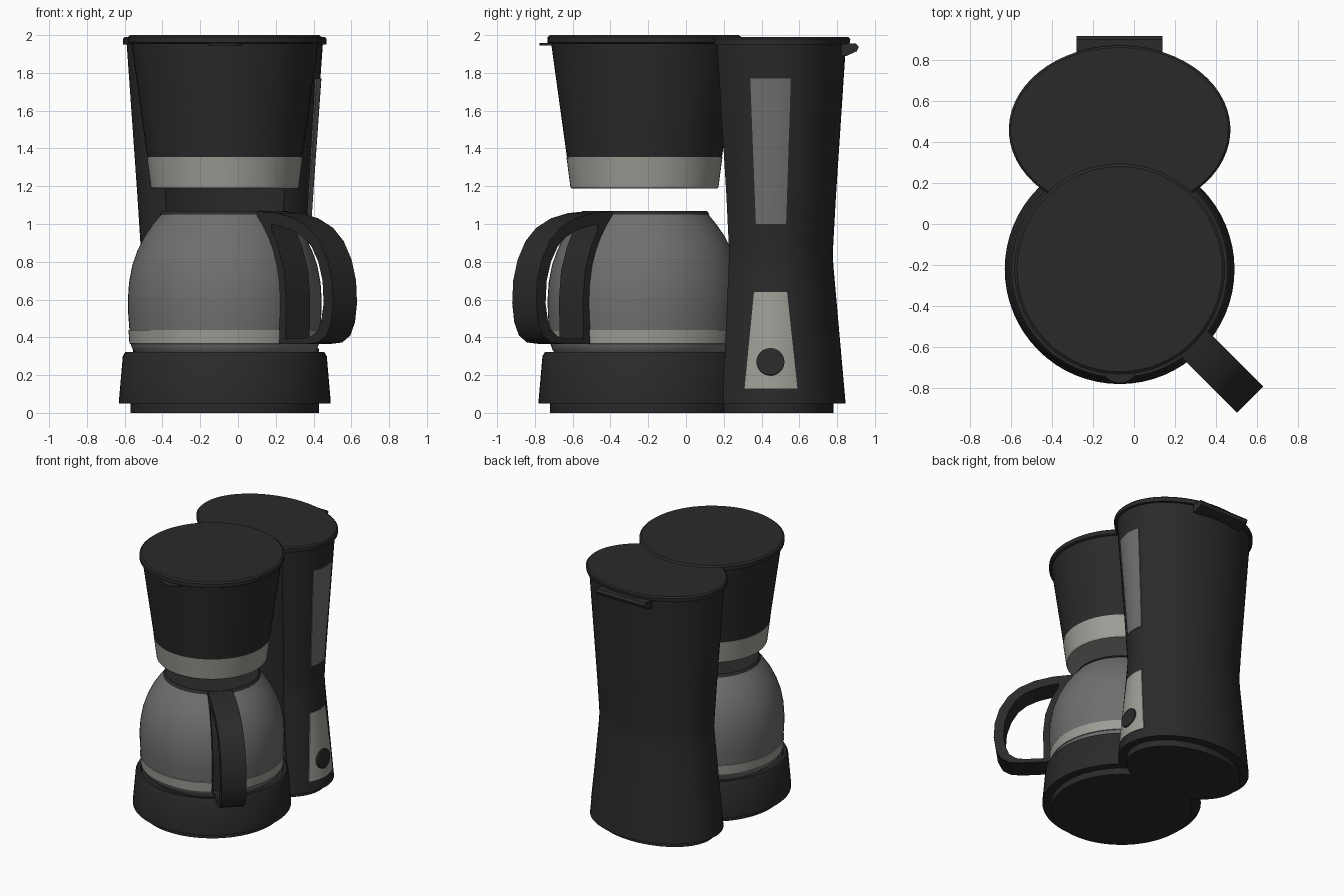
import bpy, bmesh
from math import sin, cos, pi, atan2, hypot, sqrt, radians
from mathutils import Vector

if "Cube" in bpy.data.objects:
    bpy.data.objects.remove(bpy.data.objects["Cube"])

CX, CY, TY = -0.07, -0.22, 0.46      # shared axis x, carafe axis y, tower axis y


def material(name, r, g, b):
    m = bpy.data.materials.new(name)
    m.diffuse_color = (r, g, b, 1)
    m.use_nodes = True
    m.node_tree.nodes["Principled BSDF"].inputs["Base Color"].default_value = m.diffuse_color
    return m


DARK = material("dark_plastic", 0.023, 0.023, 0.023)
GLASS = material("smoked_glass", 0.16, 0.16, 0.16)
SILVER = material("silver_trim", 0.34, 0.34, 0.31)


def finish(name, bm, mat):
    bmesh.ops.recalc_face_normals(bm, faces=bm.faces[:])
    me = bpy.data.meshes.new(name)
    bm.to_mesh(me)
    bm.free()
    ob = bpy.data.objects.new(name, me)
    bpy.context.collection.objects.link(ob)
    me.materials.append(mat)
    bpy.ops.object.select_all(action='DESELECT')
    ob.select_set(True)
    bpy.context.view_layer.objects.active = ob
    bpy.ops.object.shade_smooth_by_angle(angle=radians(32))
    return ob


def loft(name, rings, mat, caps=True, closed=True, loop=False):
    bm = bmesh.new()
    vs = [[bm.verts.new(p) for p in ring] for ring in rings]
    n = len(vs[0])
    pairs = list(zip(vs, vs[1:])) + ([(vs[-1], vs[0])] if loop else [])
    for a, b in pairs:
        for i in range(n if closed else n - 1):
            j = (i + 1) % n
            bm.faces.new((a[i], a[j], b[j], b[i]))
    if caps:
        bm.faces.new(vs[0])
        bm.faces.new(vs[-1])
    return finish(name, bm, mat)


def lathe(name, profile, mat, caps=True, n=64):
    rings = [[(CX + r * cos(2 * pi * i / n), CY + r * sin(2 * pi * i / n), z) for i in range(n)]
             for r, z in profile]
    return loft(name, rings, mat, caps)


def crescent(z, rx, ry, rc):
    """Ellipse section of the tower with a round bite around the carafe axis."""
    lo, hi = 0.0, pi
    for _ in range(40):
        t = (lo + hi) / 2
        if hypot(rx * sin(t), TY + ry * cos(t) - CY) > rc:
            lo = t
        else:
            hi = t
    a = atan2(rx * sin(lo), TY + ry * cos(lo) - CY)
    pts = []
    for i in range(49):
        t = lo * (i / 24 - 1)
        pts.append((CX + rx * sin(t), TY + ry * cos(t), z))
    for i in range(1, 16):
        t = a * (1 - i / 8)
        pts.append((CX + rc * sin(t), CY + rc * cos(t), z))
    return pts


# tower behind the carafe
LEVELS = [(0.05, 0.51, 0.385, 0.555), (0.76, 0.447, 0.322, 0.54), (0.83, 0.443, 0.317, 0.54),
          (0.90, 0.447, 0.32, 0.54), (1.15, 0.463, 0.334, 0.535), (1.955, 0.52, 0.387, 0.51)]
loft("tower", [crescent(*l) for l in LEVELS], DARK)
loft("tower_foot", [crescent(0, 0.45, 0.32, 0.5), crescent(0.055, 0.45, 0.32, 0.5)], DARK)
loft("tower_lid", [crescent(1.95, 0.54, 0.405, 0.50), crescent(1.98, 0.54, 0.41, 0.50),
                   crescent(1.99, 0.53, 0.40, 0.50)], DARK)

# hinge strip at the back of the lid
HINGE = [(0.82, 1.955), (0.90, 1.955), (0.915, 1.94), (0.905, 1.915), (0.85, 1.89), (0.82, 1.89)]
loft("lid_hinge", [[(x, y, z) for y, z in HINGE] for x in (-0.28, 0.14)], DARK)

# round base with a shallow warming plate
lathe("base", [(0.50, 0), (0.50, 0.05), (0.56, 0.05), (0.56, 0.07), (0.54, 0.30), (0.527, 0.322),
               (0.505, 0.322), (0.497, 0.30)], DARK)

# filter basket, its trim band and lid
lathe("filter_basket", [(0.41, 1.35), (0.495, 1.965)], DARK)
lathe("basket_band", [(0.385, 1.187), (0.392, 1.195), (0.413, 1.355)], SILVER)
lathe("basket_lid", [(0.505, 1.955), (0.513, 1.96), (0.513, 1.99), (0.50, 2.0)], DARK)
loft("lid_tab", [[(CX + 0.09 * cos(2 * pi * i / 24), -0.69 + 0.085 * sin(2 * pi * i / 24), z)
                  for i in range(24)] for z in (1.945, 1.957)], DARK)

# carafe
lathe("carafe", [(0.45, 0.30), (0.485, 0.33), (0.50, 0.37), (0.505, 0.44), (0.511, 0.52),
                 (0.513, 0.60), (0.507, 0.69), (0.49, 0.78), (0.462, 0.86), (0.425, 0.935),
                 (0.38, 1.0), (0.33, 1.06)], GLASS)
lathe("carafe_band", [(0.498, 0.365), (0.505, 0.367), (0.51, 0.438), (0.50, 0.44)], SILVER)
lathe("carafe_lid", [(0.345, 1.05), (0.33, 1.07)], DARK)

# carafe handle: closed loop in the (radius, z) plane, pointing front right
OUTER = [(.33, 1.068), (.48, 1.058), (.61, 1.03), (.72, .98), (.80, .91), (.86, .81), (.893, .70),
         (.90, .58), (.885, .48), (.85, .41), (.79, .373), (.70, .365), (.45, .365), (.49, .60),
         (.47, .75), (.41, .90), (.33, 1.02)]
INNER = [(.44, 1.0), (.50, .99), (.60, .965), (.68, .93), (.74, .88), (.79, .80), (.822, .70),
         (.83, .58), (.815, .50), (.79, .44), (.74, .405), (.68, .395), (.545, .395), (.55, .60),
         (.535, .75), (.49, .88), (.44, .97)]
S = sqrt(0.5)


def handle_point(p, w):
    return (CX + (p[0] + w) * S, CY + (w - p[0]) * S, p[1])


loft("carafe_handle", [[handle_point(o, -0.09), handle_point(o, 0.09),
                        handle_point(i, 0.09), handle_point(i, -0.09)]
                       for o, i in zip(OUTER, INNER)], DARK, caps=False, loop=True)


# side panels following the right surface of the tower
def tower_x(y, z):
    for (z0, a0, b0, _), (z1, a1, b1, _) in zip(LEVELS, LEVELS[1:]):
        if z <= z1:
            k = (z - z0) / (z1 - z0)
            rx, ry = a0 + (a1 - a0) * k, b0 + (b1 - b0) * k
            return CX + rx * sqrt(1 - ((y - TY) / ry) ** 2)


def side_panel(name, z0, y00, y01, z1, y10, y11, mat):
    rows = []
    for i in range(9):
        k = i / 8
        z, a, b = z0 + (z1 - z0) * k, y00 + (y10 - y00) * k, y01 + (y11 - y01) * k
        ys = [a + (b - a) * j / 8 for j in range(9)]
        rows.append([(tower_x(y, z) + 0.005, y, z) for y in ys]
                    + [(tower_x(y, z) - 0.01, y, z) for y in reversed(ys)])
    loft(name, rows, mat)


side_panel("water_window", 1.0, 0.37, 0.53, 1.77, 0.34, 0.555, GLASS)
side_panel("switch_panel", 0.13, 0.31, 0.59, 0.64, 0.36, 0.535, SILVER)

# round power switch
KX = tower_x(0.45, 0.27)
loft("power_switch", [[(KX + d - 0.09 * r * cos(2 * pi * i / 32), 0.447 + r * sin(2 * pi * i / 32),
                        0.27 + r * cos(2 * pi * i / 32)) for i in range(32)]
                      for d, r in ((-0.03, 0.074), (0.01, 0.074), (0.014, 0.068))], DARK)
